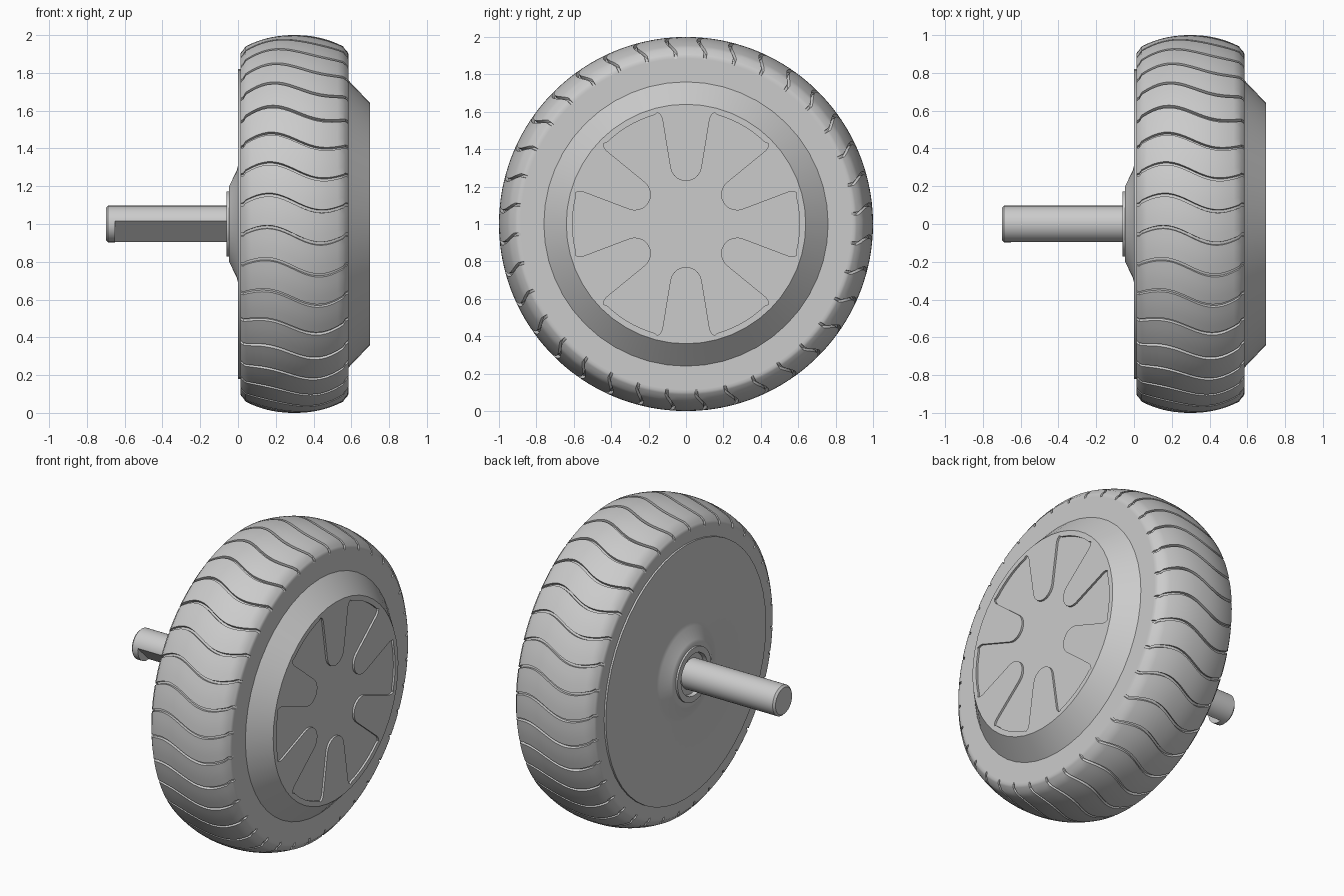
import bpy, bmesh, math
from math import sin, cos, pi, radians

cube = bpy.data.objects.get("Cube")
if cube:
    bpy.data.objects.remove(cube)

grey = bpy.data.materials.new("light grey")
grey.use_nodes = True
grey.diffuse_color = (0.6, 0.6, 0.6, 1)
grey.node_tree.nodes["Principled BSDF"].inputs["Base Color"].default_value = (0.6, 0.6, 0.6, 1)


def finish(name, bm, angle=30):
    bmesh.ops.recalc_face_normals(bm, faces=bm.faces)
    mesh = bpy.data.meshes.new(name)
    bm.to_mesh(mesh)
    bm.free()
    mesh.materials.append(grey)
    ob = bpy.data.objects.new(name, mesh)
    bpy.context.collection.objects.link(ob)
    shade(ob, angle)
    return ob


def shade(ob, angle=30):
    bpy.ops.object.select_all(action='DESELECT')
    ob.select_set(True)
    bpy.context.view_layer.objects.active = ob
    bpy.ops.object.shade_smooth_by_angle(angle=radians(angle))


def bridge(bm, rows):
    """Join neighbouring rings of vertices with quads."""
    for a, b in zip(rows, rows[1:]):
        n = len(a)
        for i in range(n):
            j = (i + 1) % n
            bm.faces.new((a[i], a[j], b[j], b[i]))


def lathe(name, profile, segments=48):
    """Closed solid turned about the axle from (x, radius) points."""
    bm = bmesh.new()
    rows = [[bm.verts.new((x, r * cos(2 * pi * i / segments), 1 + r * sin(2 * pi * i / segments)))
             for i in range(segments)] for x, r in profile]
    bridge(bm, rows)
    bm.faces.new(rows[0])
    bm.faces.new(rows[-1])
    return finish(name, bm)


def cut(ob, cutter):
    mod = ob.modifiers.new("cut", 'BOOLEAN')
    mod.operation = 'DIFFERENCE'
    mod.solver = 'EXACT'
    mod.object = cutter
    bpy.context.view_layer.objects.active = ob
    bpy.ops.object.modifier_apply(modifier=mod.name)
    bpy.data.objects.remove(cutter)
    shade(ob)


# Tyre: crowned tread with wavy grooves running out through both shoulders
LEFT, RIGHT, GROOVES, DEPTH = 0.012, 0.585, 36, 0.018
PITCH = 2 * pi / GROOVES
STEPS = 20
tread = []
for k in range(STEPS + 1):
    u = k / STEPS
    tread.append((LEFT + (RIGHT - LEFT) * u, 1 - 0.075 * abs(2 * u - 1) ** 2.2, u))
shoulder = [(0.0, 0.9), (0.006, 0.912)]
left_side = [(LEFT + 0.05, 0.7, 0), (LEFT, 0.7, 0), (LEFT, 0.885, 0)]
left_side += [(LEFT + dx, r, 0) for dx, r in shoulder]
right_side = [(LEFT + RIGHT - x, r, 1) for x, r, u in reversed(left_side)]
tread[0] = (LEFT + 0.016, 0.922, 0)
tread[-1] = (RIGHT - 0.016, 0.922, 1)
profile = left_side + tread + right_side

columns = [(-0.009, 0), (-0.007, 1), (0.007, 1), (0.009, 0),
           (PITCH * 0.3, 0), (PITCH * 0.5, 0), (PITCH * 0.7, 0)]
bm = bmesh.new()
rows = []
for x, r, u in profile:
    ring = []
    wave = 0.045 * sin(2 * pi * u)
    for g in range(GROOVES):
        for offset, deep in columns:
            a = (g + 0.35) * PITCH + offset - wave
            rr = r - DEPTH * deep if r > 0.895 else r
            ring.append(bm.verts.new((x, rr * cos(a), 1 + rr * sin(a))))
    rows.append(ring)
bridge(bm, rows + [rows[0]])
finish("tyre", bm, 35)

# Domed hub with a shallow six-armed recess
hub = lathe("hub", [(0.06, 0.76), (0.585, 0.76), (0.70, 0.64)])
outline = []
for k in range(6):
    centre = radians(30 + 60 * k)

    def local(p, q):
        outline.append((p * cos(centre) - q * sin(centre), p * sin(centre) + q * cos(centre)))

    local(0.585, -0.137)
    local(0.565, -0.127)
    for t in range(-80, 81, 16):
        local(0.315 - 0.085 * cos(radians(t)), 0.085 * sin(radians(t)))
    local(0.565, 0.127)
    local(0.585, 0.137)
    local(0.596, 0.152)
    for d in range(16, 45, 4):
        local(0.607 * cos(radians(d)), 0.607 * sin(radians(d)))
    q = math.atan2(0.152, 0.596)
    local(0.615 * cos(pi / 3 - q), 0.615 * sin(pi / 3 - q))
bm = bmesh.new()
floor = [bm.verts.new((0.687, y, 1 + z)) for y, z in outline]
above = [bm.verts.new((0.75, y, 1 + z)) for y, z in outline]
bridge(bm, [floor, above])
bm.faces.new(floor)
bm.faces.new(above)
cut(hub, finish("recess_cutter", bm))

# Flat cover with a flared boss around the axle
lathe("cover", [(0.06, 0.82), (0.0, 0.82), (0.0, 0.31), (-0.006, 0.285), (-0.042, 0.21),
                (-0.048, 0.198), (-0.048, 0.173), (-0.06, 0.173), (-0.06, 0.135),
                (-0.035, 0.13), (-0.035, 0.05)])

# Axle with a chamfered tip and a flat milled along one side
axle = lathe("axle", [(0.0, 0.097), (-0.688, 0.097), (-0.70, 0.085)], 32)
bm = bmesh.new()
bmesh.ops.create_cube(bm, size=1)
for v in bm.verts:
    x, y, z = v.co.x * 0.6 - 0.35, v.co.y * 0.4, v.co.z * 0.1 - 0.107
    c = math.sqrt(0.5)
    v.co = (x, y * c + z * c, 1 - y * c + z * c)
cut(axle, finish("flat_cutter", bm))
